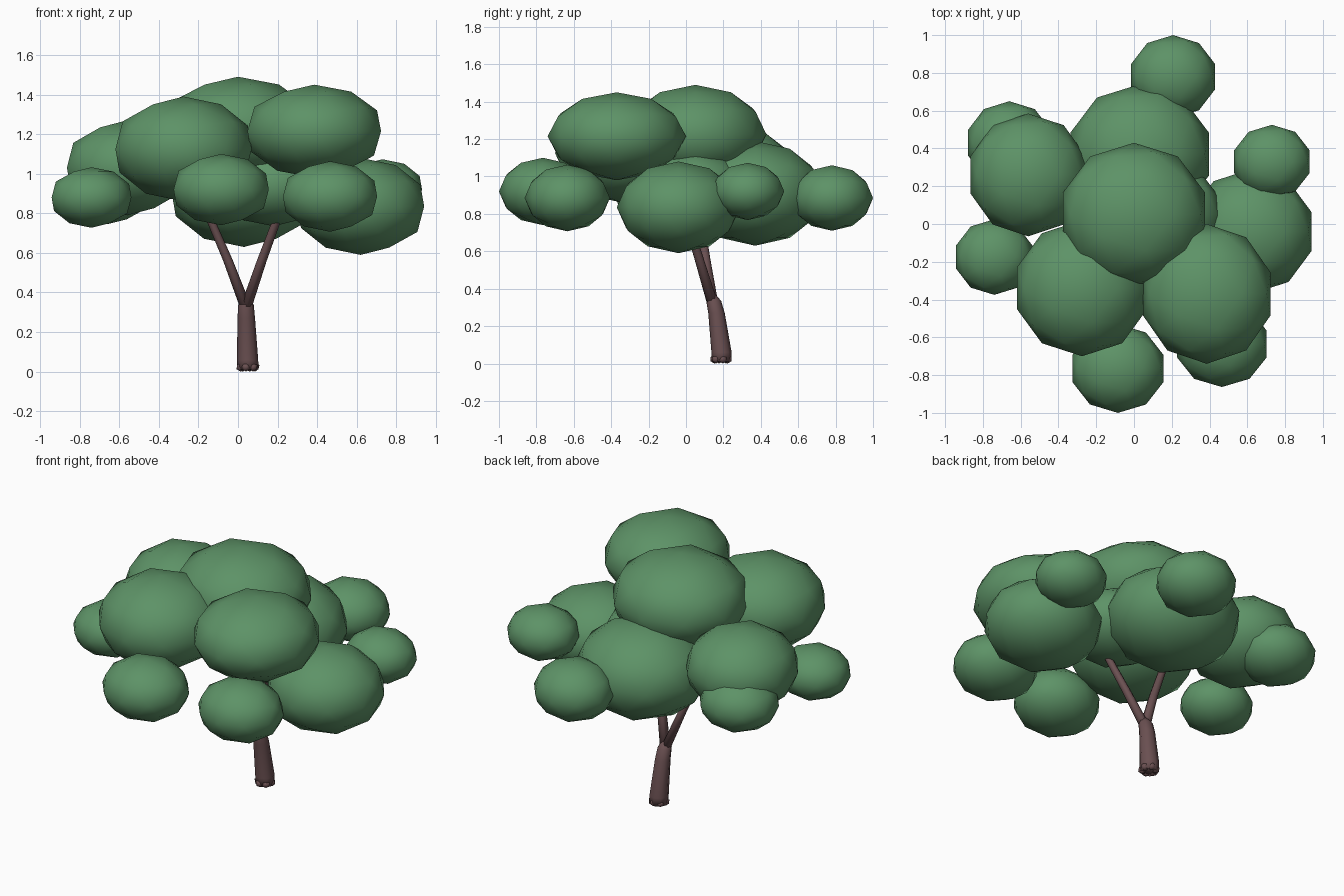
import bpy, bmesh, math
from mathutils import Vector

if "Cube" in bpy.data.objects:
    bpy.data.objects.remove(bpy.data.objects["Cube"])


def make_material(name, color):
    mat = bpy.data.materials.new(name)
    mat.diffuse_color = (*color, 1.0)
    mat.use_nodes = True
    mat.node_tree.nodes["Principled BSDF"].inputs["Base Color"].default_value = mat.diffuse_color
    return mat


leaf = make_material("leaf green", (0.11, 0.29, 0.135))
bark = make_material("bark brown", (0.145, 0.08, 0.083))


def finish(bm, name, mat):
    bmesh.ops.recalc_face_normals(bm, faces=bm.faces[:])
    for f in bm.faces:
        f.smooth = True
    mesh = bpy.data.meshes.new(name)
    bm.to_mesh(mesh)
    bm.free()
    mesh.materials.append(mat)
    obj = bpy.data.objects.new(name, mesh)
    bpy.context.collection.objects.link(obj)
    return obj


def blob(name, center, radii, mat, subdiv=2):
    """Low-poly ellipsoid with smooth shading."""
    bm = bmesh.new()
    bmesh.ops.create_icosphere(bm, subdivisions=subdiv, radius=1.0)
    for v in bm.verts:
        v.co = Vector(c + r * k for c, r, k in zip(center, radii, v.co))
    return finish(bm, name, mat)


def limb(name, path, sides=8):
    """Tapered tube through (x, y, z, radius) points with level rings."""
    bm = bmesh.new()
    rings = []
    for x, y, z, r in path:
        rings.append([bm.verts.new((x + r * math.cos(2 * math.pi * i / sides),
                                    y + r * math.sin(2 * math.pi * i / sides), z))
                      for i in range(sides)])
    for a, b in zip(rings, rings[1:]):
        for i in range(sides):
            j = (i + 1) % sides
            bm.faces.new((a[i], a[j], b[j], b[i]))
    bm.faces.new(rings[0][::-1])
    bm.faces.new(rings[-1])
    return finish(bm, name, bark)


# Trunk and the two forking branches
limb("trunk", [(0.05, 0.19, 0.01, 0.054), (0.048, 0.19, 0.06, 0.054),
               (0.042, 0.163, 0.27, 0.044), (0.04, 0.148, 0.335, 0.04),
               (0.04, 0.135, 0.37, 0.022)])
limb("left_branch", [(0.045, 0.145, 0.31, 0.03), (-0.05, 0.105, 0.56, 0.025),
                     (-0.14, 0.075, 0.77, 0.022), (-0.21, 0.05, 0.97, 0.018)])
limb("right_branch", [(0.035, 0.145, 0.31, 0.03), (0.12, 0.07, 0.56, 0.025),
                      (0.205, 0.0, 0.79, 0.022), (0.27, -0.06, 1.03, 0.018)])

# Knobbly root ring at the foot
for i in range(6):
    a = math.radians(60 * i + 15)
    blob(f"root_knob_{i + 1}",
         (0.05 + 0.037 * math.cos(a), 0.187 + 0.037 * math.sin(a), 0.023),
         (0.025, 0.025, 0.023), bark, 1)

# Large foliage clumps: centre, radii
large = [
    ("top", (0.0, 0.05, 1.225), (0.395, 0.38, 0.265)),
    ("front_left", (-0.275, -0.34, 1.125), (0.362, 0.36, 0.265)),
    ("front_right", (0.385, -0.37, 1.215), (0.355, 0.37, 0.235)),
    ("left", (-0.56, 0.26, 1.03), (0.32, 0.325, 0.24)),
    ("back", (0.03, 0.37, 0.91), (0.385, 0.37, 0.28)),
    ("right", (0.62, -0.04, 0.835), (0.337, 0.33, 0.245)),
    ("inner", (0.18, 0.05, 0.94), (0.29, 0.28, 0.205)),
]
for name, center, radii in large:
    blob(f"{name}_foliage", center, radii, leaf)

# Small outlying foliage clumps
small = [
    ("left", (-0.74, -0.175, 0.88), (0.212, 0.2, 0.153)),
    ("back_left", (-0.66, 0.43, 0.91), (0.23, 0.22, 0.165)),
    ("front", (-0.085, -0.765, 0.92), (0.253, 0.235, 0.18)),
    ("front_right", (0.465, -0.635, 0.885), (0.25, 0.228, 0.178)),
    ("back", (0.207, 0.78, 0.885), (0.233, 0.22, 0.175)),
    ("back_right", (0.73, 0.33, 0.92), (0.21, 0.195, 0.153)),
]
for name, center, radii in small:
    blob(f"{name}_tuft", center, radii, leaf)
